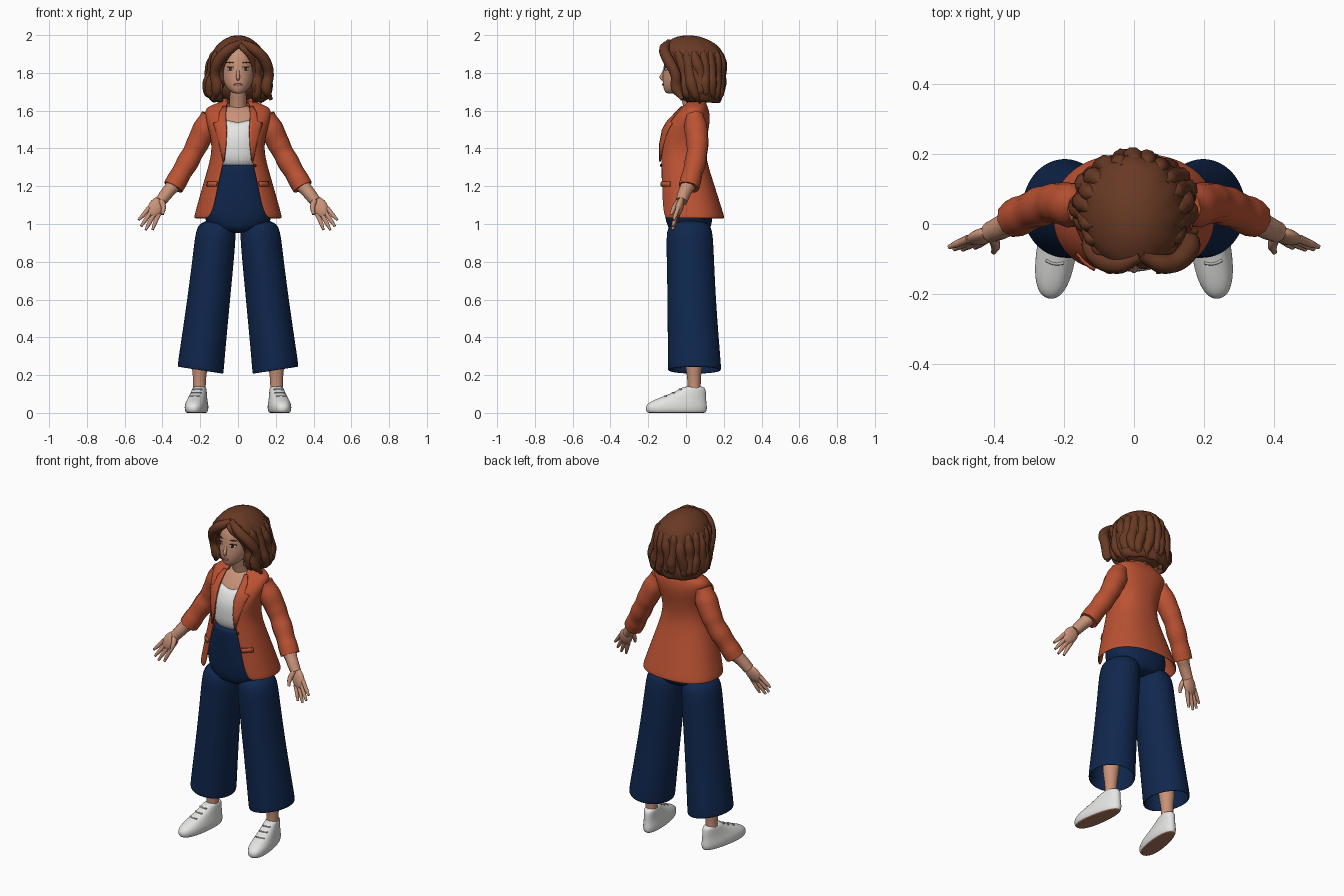
import bpy, bmesh, math, random
from mathutils import Vector, Matrix

cube = bpy.data.objects.get("Cube")
if cube:
    bpy.data.objects.remove(cube, do_unlink=True)
random.seed(4)


def material(name, r, g, b):
    m = bpy.data.materials.new(name)
    m.use_nodes = True
    m.diffuse_color = (r, g, b, 1)
    bsdf = next(n for n in m.node_tree.nodes if n.type == 'BSDF_PRINCIPLED')
    bsdf.inputs["Base Color"].default_value = (r, g, b, 1)
    bsdf.inputs["Roughness"].default_value = 0.8
    return m


SKIN = material("skin", .58, .29, .19)
HAIR = material("brown hair", .14, .042, .018)
RUST = material("rust jacket", .5, .085, .033)
NAVY = material("navy trousers", .005, .02, .075)
WHITE = material("white", .78, .78, .77)
SOLE = material("tan sole", .42, .19, .12)
LIPS = material("lips", .4, .12, .1)
DARK = material("dark eye", .05, .015, .008)
GOLD = material("gold", .6, .38, .12)
GREY = material("grey lace", .5, .5, .5)


def finish(name, bm, mats, thick=0, subsurf=0, pair=False):
    """Turn a bmesh into a smooth object with its modifiers."""
    me = bpy.data.meshes.new(name)
    bm.to_mesh(me)
    bm.free()
    for m in mats:
        me.materials.append(m)
    for p in me.polygons:
        p.use_smooth = True
    ob = bpy.data.objects.new(name, me)
    bpy.context.collection.objects.link(ob)
    if thick:
        mod = ob.modifiers.new("thickness", 'SOLIDIFY')
        mod.thickness = thick
        mod.offset = -1
    if subsurf:
        mod = ob.modifiers.new("smooth", 'SUBSURF')
        mod.levels = mod.render_levels = subsurf
    if pair:
        mod = ob.modifiers.new("mirror", 'MIRROR')
        mod.use_mirror_merge = False
    return ob


def power(v, e):
    return math.copysign(abs(v) ** e, v)


def loft(name, rows, mats, n=24, p=2.3, gaps=None, caps=(True, True), warp=None,
         rule=None, thick=0, subsurf=2, pair=False):
    """Stack oval rings (z, cy, rx, ry, cx), optionally split open at the front."""
    bm = bmesh.new()
    rings = []
    for i, (z, cy, rx, ry, *cx) in enumerate(rows):
        start = math.asin((gaps[i] / rx) ** (p / 2)) if gaps else 0
        ring = []
        for k in range(n + 1 if gaps else n):
            a = start + (math.tau - 2 * start) * k / n
            co = Vector(((cx[0] if cx else 0) + rx * power(math.sin(a), 2 / p),
                         cy - ry * power(math.cos(a), 2 / p), z))
            ring.append(bm.verts.new(warp(co) if warp else co))
        rings.append(ring)
    for low, high in zip(rings, rings[1:]):
        for k in range(n):
            j = (k + 1) % len(low)
            bm.faces.new((low[k], low[j], high[j], high[k]))
    if caps[0]:
        bm.faces.new(rings[0][::-1])
    if caps[1]:
        bm.faces.new(rings[-1])
    if gaps:
        bmesh.ops.remove_doubles(bm, verts=bm.verts, dist=.0001)
    if rule:
        for f in bm.faces:
            f.material_index = rule(f.calc_center_median())
    return finish(name, bm, mats, thick, subsurf, pair)


def row_at(rows, z):
    for a, b in zip(rows, rows[1:]):
        if a[0] <= z <= b[0]:
            t = (z - a[0]) / (b[0] - a[0])
            return [u + (v - u) * t for u, v in zip(a, b)]
    return rows[0] if z < rows[0][0] else rows[-1]


def front_y(rows, z, x, p=2.3):
    _, cy, rx, ry = row_at(rows, z)
    return cy - ry * max(0, 1 - abs(x / rx) ** p) ** (1 / p)


def tubes(name, mat, paths, pair=False):
    """Tapered round sweeps through points (x, y, z, radius)."""
    cu = bpy.data.curves.new(name, 'CURVE')
    cu.dimensions = '3D'
    cu.bevel_depth, cu.bevel_resolution, cu.resolution_u = 1, 3, 6
    cu.use_fill_caps = True
    for s in ((1, -1) if pair else (1,)):
        for path in paths:
            sp = cu.splines.new('BEZIER')
            sp.radius_interpolation = 'EASE'
            sp.bezier_points.add(len(path) - 1)
            for pt, (x, y, z, r) in zip(sp.bezier_points, path):
                pt.co, pt.radius = (s * x, y, z), r
                pt.handle_left_type = pt.handle_right_type = 'AUTO'
    cu.materials.append(mat)
    ob = bpy.data.objects.new(name, cu)
    bpy.context.collection.objects.link(ob)


def blob(name, mat, loc, size, rot=None, pair=False):
    bm = bmesh.new()
    m = Matrix.Translation(loc) @ (rot or Matrix()) @ Matrix.Diagonal((*size, 1))
    bmesh.ops.create_uvsphere(bm, u_segments=20, v_segments=12, radius=1, matrix=m)
    finish(name, bm, [mat], pair=pair)


# Jacket: open shell, lapels, pocket flaps, collar, sleeves
JACKET = [(1.03, .028, .235, .178), (1.08, .02, .222, .17), (1.22, -.002, .182, .148),
          (1.33, -.018, .15, .128), (1.4, -.02, .138, .125), (1.47, -.015, .148, .128),
          (1.54, .012, .168, .115), (1.59, .035, .178, .09), (1.62, .045, .165, .07),
          (1.64, .05, .11, .055), (1.655, .055, .07, .05)]
loft("jacket", JACKET, [RUST], n=36, caps=(False, False), thick=.012,
     gaps=[.16, .13, .105, .078, .066, .06, .064, .066, .064, .06, .05])


def jacket_plate(name, rows, cols=4):
    """Thin plate lying on the jacket front; rows are (z, inner x, outer x)."""
    bm = bmesh.new()
    grid = []
    for z, a, b in rows:
        xs = [a + (b - a) * k / cols for k in range(cols + 1)]
        grid.append([bm.verts.new((x, front_y(JACKET, z, x) - .008, z)) for x in xs])
    for low, high in zip(grid, grid[1:]):
        for k in range(cols):
            bm.faces.new((low[k], low[k + 1], high[k + 1], high[k]))
    finish(name, bm, [RUST], thick=.008, pair=True)


jacket_plate("lapels", [(1.33, .074, .08), (1.42, .064, .1), (1.5, .06, .122),
                        (1.535, .062, .132), (1.545, .063, .105), (1.59, .064, .1),
                        (1.625, .06, .08)])
jacket_plate("pocket_flaps", [(1.2, .115, .168), (1.225, .113, .163)])
tubes("collar", RUST, [[(s * .07, -.005, 1.615, .012), (s * .068, .05, 1.65, .016),
                        (0, .1, 1.655, .016)] for s in (1, -1)])
blob("button", DARK, (.09, front_y(JACKET, 1.31, .09) - .002, 1.31), (.009, .006, .009))
tubes("sleeves", RUST, [[(.145, .045, 1.575, .05), (.178, .053, 1.5, .064),
                         (.212, .06, 1.43, .06), (.24, .058, 1.375, .055),
                         (.265, .05, 1.33, .058), (.3, .035, 1.27, .053),
                         (.322, .025, 1.232, .056), (.343, .015, 1.195, .055)]], pair=True)

# Torso and top
loft("chest", [(1.45, -.015, .11, .1), (1.54, .008, .125, .09), (1.59, .03, .12, .07),
               (1.63, .04, .07, .05)], [SKIN])


def neckline(v):
    if v.z > 1.54:
        v.z += .3 * min(abs(v.x), .07) - .015
    return v


loft("camisole", [(1.28, -.02, .12, .11), (1.4, -.022, .122, .115), (1.47, -.018, .125, .117),
                  (1.53, .0, .13, .102), (1.55, .008, .13, .094)], [WHITE], n=40, warp=neckline)
tubes("neck", SKIN, [[(0, .045, 1.58, .05), (0, .02, 1.66, .045), (0, 0, 1.74, .046)]])

# Trousers
loft("trouser_hips", [(.95, .018, .08, .09), (.99, .018, .17, .122), (1.08, .012, .192, .13),
                      (1.2, 0, .155, .128), (1.3, -.014, .118, .118),
                      (1.318, -.015, .116, .115)], [NAVY])


def tilt_hem(v):
    if v.z < .3:
        v.z += .15 * (v.x - .2)
    return v


loft("trouser_legs", [(.225, .045, .123, .143, .198), (.26, .044, .122, .142, .196),
                      (.6, .03, .114, .128, .155), (.9, .02, .11, .126, .122),
                      (1.03, .018, .105, .12, .112)],
     [NAVY], p=2, caps=(False, True), warp=tilt_hem, thick=.01, pair=True)

# Ankles and shoes
tubes("ankles", SKIN, [[(.203, .043, .07, .034), (.204, .043, .15, .035),
                        (.2, .04, .3, .048), (.18, .03, .55, .06)]], pair=True)
TURN = Matrix.Rotation(.15, 3, 'Z')
ANKLE = Vector((.203, .043, 0))


def place_shoe(v):
    v.x *= 1 - .6 * (v.y + .05)
    return TURN @ (v - Vector((0, ANKLE.y, 0))) + ANKLE


loft("shoes", [(0, -.05, .038, .14), (0, -.052, .052, .16), (.025, -.053, .058, .167),
               (.05, -.05, .055, .16), (.075, -.025, .048, .133), (.1, .01, .043, .097),
               (.125, .035, .039, .07), (.142, .042, .034, .052)],
     [WHITE, SOLE], warp=place_shoe, rule=lambda c: int(c.z < .004), pair=True)
laces = []
for z, y in ((.088, -.115), (.106, -.072), (.124, -.036)):
    pts = [place_shoe(Vector((x, y + 9 * x * x, z))) for x in (-.025, 0, .025)]
    laces.append([(*v, .0045) for v in pts])
tubes("laces", GREY, laces, pair=True)

# Arms and hands
tubes("forearms", SKIN, [[(.325, .022, 1.225, .042), (.375, -.008, 1.165, .034),
                          (.41, -.024, 1.12, .031)]], pair=True)
along = Vector((.5, -.27, -.82)).normalized()
across = Vector((.82, 0, .5)).normalized()
facing = along.cross(across)
palm = Vector((.432, -.035, 1.09))
hand_axes = Matrix((across, facing, along)).transposed()
if hand_axes.determinant() < 0:
    hand_axes = Matrix((across, -facing, along)).transposed()
blob("palms", SKIN, palm, (.042, .021, .06), hand_axes.to_4x4(), pair=True)
fingers = []
for side, reach in ((-.031, .118), (-.01, .138), (.011, .134), (.031, .112)):
    fingers.append([(*(palm + along * d + across * side * w), r) for d, w, r in
                    ((.025, 1, .012), (reach * .65, 1.2, .011), (reach, 1.45, .007))])
fingers.append([(.405, -.035, 1.125, .016), (.395, -.06, 1.09, .014), (.4, -.08, 1.05, .008)])
tubes("fingers", SKIN, fingers, pair=True)

# Head and face
HEAD = [(1.69, -.07, .02, .033), (1.7, -.065, .038, .048), (1.72, -.05, .06, .07),
        (1.75, -.035, .077, .09), (1.79, -.02, .087, .104), (1.83, -.01, .091, .109),
        (1.88, 0, .092, .115), (1.93, .01, .08, .1), (1.96, .01, .05, .07)]
loft("head", HEAD, [SKIN], p=2)
tubes("nose", SKIN, [[(0, -.108, 1.83, .007), (0, -.122, 1.795, .009), (0, -.13, 1.775, .01),
                      (0, -.118, 1.764, .008)]])
yaw = Matrix.Rotation(.4, 4, 'Z')
for name, mat, x, z, size, out in (("eye_whites", WHITE, .042, 1.822, (.019, .004, .01), 0),
                                   ("irises", DARK, .041, 1.822, (.009, .003, .0095), .003),
                                   ("lashes", DARK, .043, 1.832, (.021, .005, .003), .002),
                                   ("brows", HAIR, .044, 1.855, (.022, .004, .004), 0)):
    blob(name, mat, (x, front_y(HEAD, z, x, 2) - out, z), size, yaw, pair=True)
blob("mouth", LIPS, (0, front_y(HEAD, 1.738, 0, 2), 1.738), (.023, .005, .006))
hoop = [(.088, -.062 + .01 * math.sin(a), 1.722 + .022 * math.cos(a), .003)
        for a in (math.tau * k / 8 for k in range(9))]
tubes("earrings", GOLD, [hoop], pair=True)

# Hair: fluted shell, inner volume, wavy locks, swept fringe
SHELL = [(1.635, .085, .13, .095), (1.68, .068, .172, .125), (1.74, .06, .17, .135),
         (1.8, .055, .162, .148), (1.86, .04, .152, .158), (1.9, .03, .14, .165),
         (1.925, .025, .128, .16), (1.955, .02, .105, .138), (1.985, .015, .065, .085),
         (1.999, .012, .025, .035)]


def flute(v):
    a = math.atan2(v.x, v.y - .04)
    depth = .035 * min(1, (2 - v.z) / .2)
    k = 1 + depth * math.sin(11 * a + 2.2 * math.sin(24 * v.z))
    return Vector((v.x * k, .04 + (v.y - .04) * k, v.z))


loft("hair_shell", SHELL, [HAIR], n=72, p=2, caps=(False, True), thick=.025, subsurf=1,
     warp=flute, gaps=[.08, .09, .092, .09, .072, .04, .012, 0, 0, 0])
blob("hair_inner", HAIR, (0, .075, 1.745), (.135, .1, .1))
locks = []
COUNT = 17
for k in range(COUNT):
    base = .78 + (math.tau - 1.56) * k / (COUNT - 1)
    top, end, phase = 1.93, random.uniform(1.64, 1.67), random.uniform(0, math.tau)
    path = []
    for i, r in enumerate((.008, .024, .03, .028, .032, .026, .007)):
        t = i / 6
        z, cy, rx, ry = row_at(SHELL, top + (end - top) * t)
        a = base + .13 * t * math.sin(5 * t + phase)
        grow = .9 + .035 * math.sin(9 * t + phase)
        path.append((rx * grow * math.sin(a), cy - ry * grow * math.cos(a), z, r))
    locks.append(path)
tubes("hair_locks", HAIR, locks)
tubes("fringe", HAIR, [[(.02 + s * x, y, z, r) for x, y, z, r in
                        ((0, -.09, 1.962, .018), (.07, -.115, 1.922, .028),
                         (.122, -.092, 1.865, .03), (.142, -.055, 1.79, .028),
                         (.13, -.05, 1.72, .03), (.155, -.02, 1.66, .01))]
                       for s in (1, -1)])
